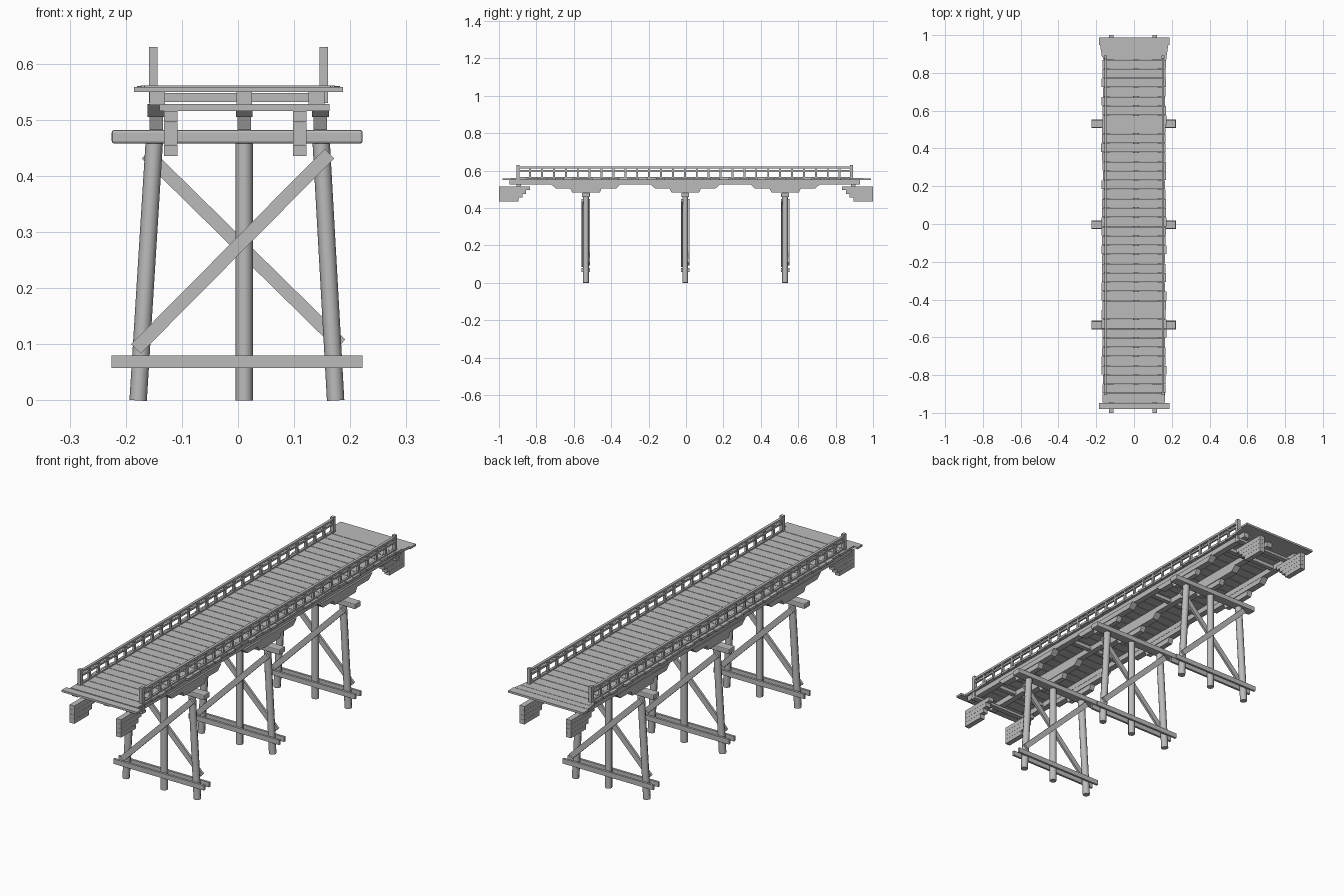
import bpy
import random
from math import atan2
from mathutils import Vector

random.seed(4)
cube = bpy.data.objects.get("Cube")
if cube:
    bpy.data.objects.remove(cube, do_unlink=True)

grey = bpy.data.materials.new("weathered grey")
grey.use_nodes = True
grey.diffuse_color = (0.5, 0.5, 0.5, 1)
grey.node_tree.nodes["Principled BSDF"].inputs["Base Color"].default_value = (0.5, 0.5, 0.5, 1)


def mesh_object(name, verts, faces):
    mesh = bpy.data.meshes.new(name)
    mesh.from_pydata(verts, [], faces)
    mesh.materials.append(grey)
    obj = bpy.data.objects.new(name, mesh)
    bpy.context.collection.objects.link(obj)
    return obj


def prism(name, outline, x, width):
    """Extrude a (y, z) outline, listed counter-clockwise, along x."""
    n = len(outline)
    verts = [(x + s * width / 2, y, z) for s in (-1, 1) for y, z in outline]
    faces = [tuple(reversed(range(n))), tuple(range(n, 2 * n))]
    faces += [(i, (i + 1) % n, n + (i + 1) % n, n + i) for i in range(n)]
    return mesh_object(name, verts, faces)


def box(name, x0, x1, y0, y1, z0, z1):
    return prism(name, [(y0, z0), (y1, z0), (y1, z1), (y0, z1)], (x0 + x1) / 2, x1 - x0)


def log(name, start, end, radius):
    a, b = Vector(start), Vector(end)
    bpy.ops.mesh.primitive_cylinder_add(vertices=8, radius=radius, depth=(b - a).length,
                                        location=(a + b) / 2)
    obj = bpy.context.object
    obj.name = name
    obj.rotation_euler = (b - a).to_track_quat('Z', 'Y').to_euler()
    obj.data.materials.append(grey)
    bpy.ops.object.shade_smooth_by_angle(angle=0.9)


def brace(name, start, end, y):
    """Flat diagonal plank in the x-z plane."""
    a, b = Vector((start[0], y, start[1])), Vector((end[0], y, end[1]))
    half = (b - a).length / 2
    obj = box(name, -half, half, -0.005, 0.005, -0.012, 0.012)
    obj.location = (a + b) / 2
    obj.rotation_euler.y = -atan2(b.z - a.z, b.x - a.x)


def corbel(name, x, y, half, z0, z1, width, taper):
    prism(name, [(y - half + taper, z0), (y + half - taper, z0),
                 (y + half, z1), (y - half, z1)], x, width)


# Trestles
BEAMS = (-0.146, 0.011, 0.147)
for y in (-0.535, -0.004, 0.53):
    log("left_leg", (0.174, y, 0), (0.148, y, 0.465), 0.0155)
    log("middle_leg", (0.011, y, 0), (0.011, y, 0.465), 0.0155)
    log("right_leg", (-0.178, y, 0), (-0.149, y, 0.465), 0.0155)
    cap = box("trestle_cap", -0.225, 0.222, y - 0.021, y + 0.021, 0.458, 0.482)
    bevel = cap.modifiers.new("rounded", 'BEVEL')
    bevel.width, bevel.segments = 0.004, 2
    for side in (-1, 1):
        c = y + side * 0.018
        box("lower_tie", -0.225, 0.222, c - 0.005, c + 0.005, 0.058, 0.08)
    brace("front_brace", (-0.182, 0.092), (0.163, 0.44), y - 0.018)
    brace("back_brace", (0.183, 0.1), (-0.163, 0.44), y + 0.018)
    # Stepped brackets spreading the load to the stringers
    for x in BEAMS:
        corbel("lower_corbel", x, y, 0.085, 0.482, 0.507, 0.024, 0.012)
        corbel("upper_corbel", x, y, 0.187, 0.505, 0.528, 0.03, 0.025)

# Stringers and cross beams
for x in (-0.144, 0.011, 0.14):
    box("stringer", x - 0.014, x + 0.014, -0.945, 0.93, 0.527, 0.552)
for y in (-0.78, -0.27, 0.27, 0.78):
    box("cross_beam", -0.144, 0.14, y - 0.01, y + 0.01, 0.532, 0.548)

# Stepped abutment timbers and end sills
for side in (-1, 1):
    box("end_sill", -0.14, 0.163, side * 0.895 - 0.012, side * 0.895 + 0.012, 0.516, 0.528)
    for x in (-0.12, 0.11):
        for i in range(4):
            z = 0.436 + i * 0.02
            inner, outer = side * (0.895 - i * 0.02), side
            box("abutment_timber", x - 0.012, x + 0.012, min(inner, outer),
                max(inner, outer), z, z + 0.0195)

# Deck planks with uneven ends
PITCH = 0.0491
y = -0.945
while y < 0.88:
    box("deck_plank", -0.169 - random.uniform(-0.005, 0.005),
        0.169 + random.uniform(-0.005, 0.005), y, y + PITCH - 0.0025, 0.551, 0.561)
    y += PITCH
box("front_end_plank", -0.185, 0.187, -0.98, -0.947, 0.55, 0.559)
box("back_end_plank", -0.185, 0.187, 0.948, 0.988, 0.55, 0.559)
slab = [(-0.17, 0.885), (0.172, 0.885), (0.182, 0.95), (-0.18, 0.95)]
mesh_object("back_end_slab", [(x, y, z) for z in (0.55, 0.56) for x, y in slab],
            [(3, 2, 1, 0), (4, 5, 6, 7)] +
            [(i, (i + 1) % 4, 4 + (i + 1) % 4, 4 + i) for i in range(4)])

# Railings
for x in (-0.151, 0.153):
    for y in (-0.897, 0.885):
        box("rail_end_post", x - 0.0075, x + 0.0075, y - 0.008, y + 0.008, 0.53, 0.63)
    box("top_rail", x - 0.006, x + 0.006, -0.89, 0.88, 0.612, 0.622)
    box("middle_rail", x - 0.004, x + 0.004, -0.89, 0.88, 0.594, 0.602)
    box("bottom_rail", x - 0.005, x + 0.005, -0.89, 0.88, 0.56, 0.567)
    for i in range(1, 28):
        y = -0.897 + i * 1.782 / 28
        box("baluster", x - 0.005, x + 0.005, y - 0.005, y + 0.005, 0.56, 0.613)
